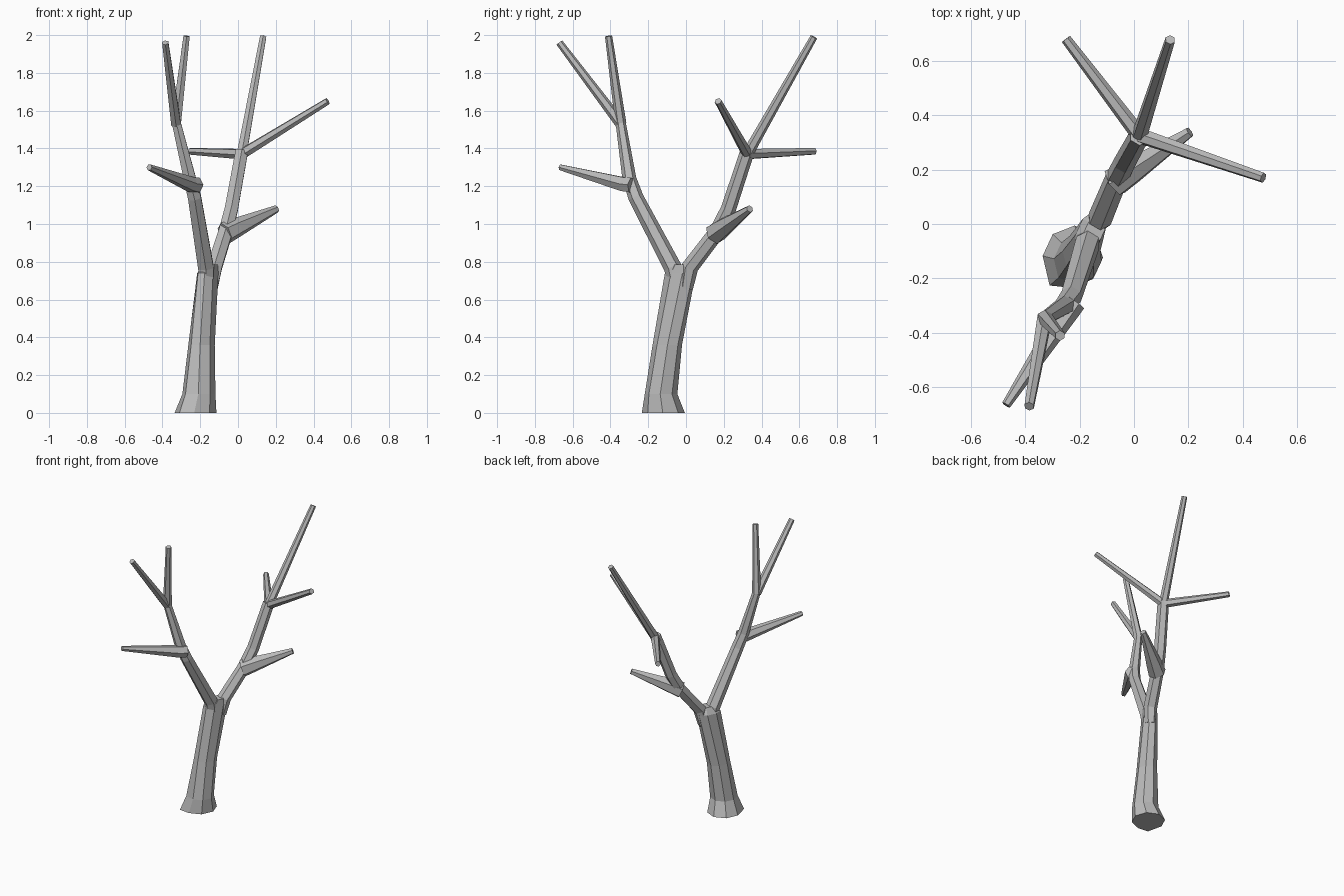
import bpy, bmesh, math
from mathutils import Vector

if "Cube" in bpy.data.objects:
    bpy.data.objects.remove(bpy.data.objects["Cube"])

Z = Vector((0, 0, 1))
bark = bpy.data.materials.new("bark")
bark.diffuse_color = (0.5, 0.5, 0.5, 1)
bark.use_nodes = True
bark.node_tree.nodes["Principled BSDF"].inputs["Base Color"].default_value = bark.diffuse_color


def make_object(name, rings):
    """Skin a list of vertex rings into a closed, flat-shaded tube."""
    bm = bmesh.new()
    loops = [[bm.verts.new(p) for p in ring] for ring in rings]
    n = len(loops[0])
    for lo, hi in zip(loops, loops[1:]):
        for i in range(n):
            j = (i + 1) % n
            bm.faces.new((lo[i], lo[j], hi[j], hi[i]))
    bm.faces.new(loops[0][::-1])
    bm.faces.new(loops[-1])
    bmesh.ops.recalc_face_normals(bm, faces=bm.faces)
    mesh = bpy.data.meshes.new(name)
    bm.to_mesh(mesh)
    bm.free()
    mesh.materials.append(bark)
    bpy.context.collection.objects.link(bpy.data.objects.new(name, mesh))


def ring(center, normal, a, b, n, turn=0.0):
    """Elliptical ring; a is the radius along direction 'turn', b across it."""
    rot = Z.rotation_difference(normal)
    pts = []
    for i in range(n):
        t = 2 * math.pi * (i + 0.5) / n
        u, v = a * math.cos(t), b * math.sin(t)
        p = Vector((u * math.cos(turn) - v * math.sin(turn),
                    u * math.sin(turn) + v * math.cos(turn), 0))
        pts.append(Vector(center) + rot @ p)
    return pts


def limb(name, path, n):
    """Tapered tube along (x, y, z, radius) points with mitred joints."""
    pts = [Vector(p[:3]) for p in path]
    rings = []
    for i, p in enumerate(pts):
        d = Vector()
        if i > 0:
            d += (p - pts[i - 1]).normalized()
        if i < len(pts) - 1:
            d += (pts[i + 1] - p).normalized()
        r = path[i][3] * 1.06
        rings.append(ring(p, d.normalized(), r, r, n))
    make_object(name, rings)


# Trunk: flared foot, flattening towards the fork
fork_dir = math.radians(65)
trunk = [ring(c, Z, a, b, 8, fork_dir) for c, a, b in (
    ((-0.225, -0.12, 0.00), 0.115, 0.110),
    ((-0.207, -0.132, 0.10), 0.086, 0.088),
    ((-0.193, -0.099, 0.36), 0.080, 0.068),
    ((-0.160, -0.030, 0.74), 0.088, 0.050),
    ((-0.145, -0.025, 0.785), 0.050, 0.036))]
# Root toe pulled out at the front left
toe = min(range(8), key=lambda i: trunk[0][i].x + trunk[0][i].y)
trunk[0][toe] = Vector((-0.31, -0.226, 0))
trunk[1][toe] = Vector((-0.278, -0.198, 0.10))
make_object("trunk", trunk)

# Two main limbs
limb("front_limb", [(-0.165, -0.05, 0.66, 0.035), (-0.17, -0.07, 0.77, 0.045),
                    (-0.23, -0.265, 1.14, 0.038), (-0.255, -0.30, 1.24, 0.035),
                    (-0.33, -0.348, 1.55, 0.025)], 6)
limb("back_limb", [(-0.14, 0.0, 0.66, 0.035), (-0.125, 0.02, 0.77, 0.043),
                   (-0.065, 0.165, 0.96, 0.040), (-0.035, 0.225, 1.08, 0.038),
                   (0.02, 0.325, 1.385, 0.036)], 6)

# Thick side branches
limb("front_side_branch", [(-0.22, -0.285, 1.205, 0.042), (-0.25, -0.33, 1.21, 0.040),
                           (-0.47, -0.665, 1.30, 0.016)], 6)
limb("back_side_branch", [(-0.07, 0.155, 0.95, 0.056), (-0.01, 0.195, 0.98, 0.050),
                          (0.205, 0.338, 1.08, 0.019)], 6)

# Upper twigs: start, tip
front_fork = (-0.328, -0.345, 1.53)
back_fork = (0.02, 0.325, 1.37)
twigs = {
    "front_twig_outer": (front_fork, (-0.385, -0.67, 1.96)),
    "front_twig_upright": (front_fork, (-0.272, -0.41, 1.995)),
    "back_twig_tall": (back_fork, (0.133, 0.677, 1.99)),
    "back_twig_right": (back_fork, (0.475, 0.17, 1.65)),
    "back_twig_left": (back_fork, (-0.25, 0.68, 1.385)),
}
for name, (start, tip) in twigs.items():
    limb(name, [(*start, 0.028), (*tip, 0.018)], 6)
